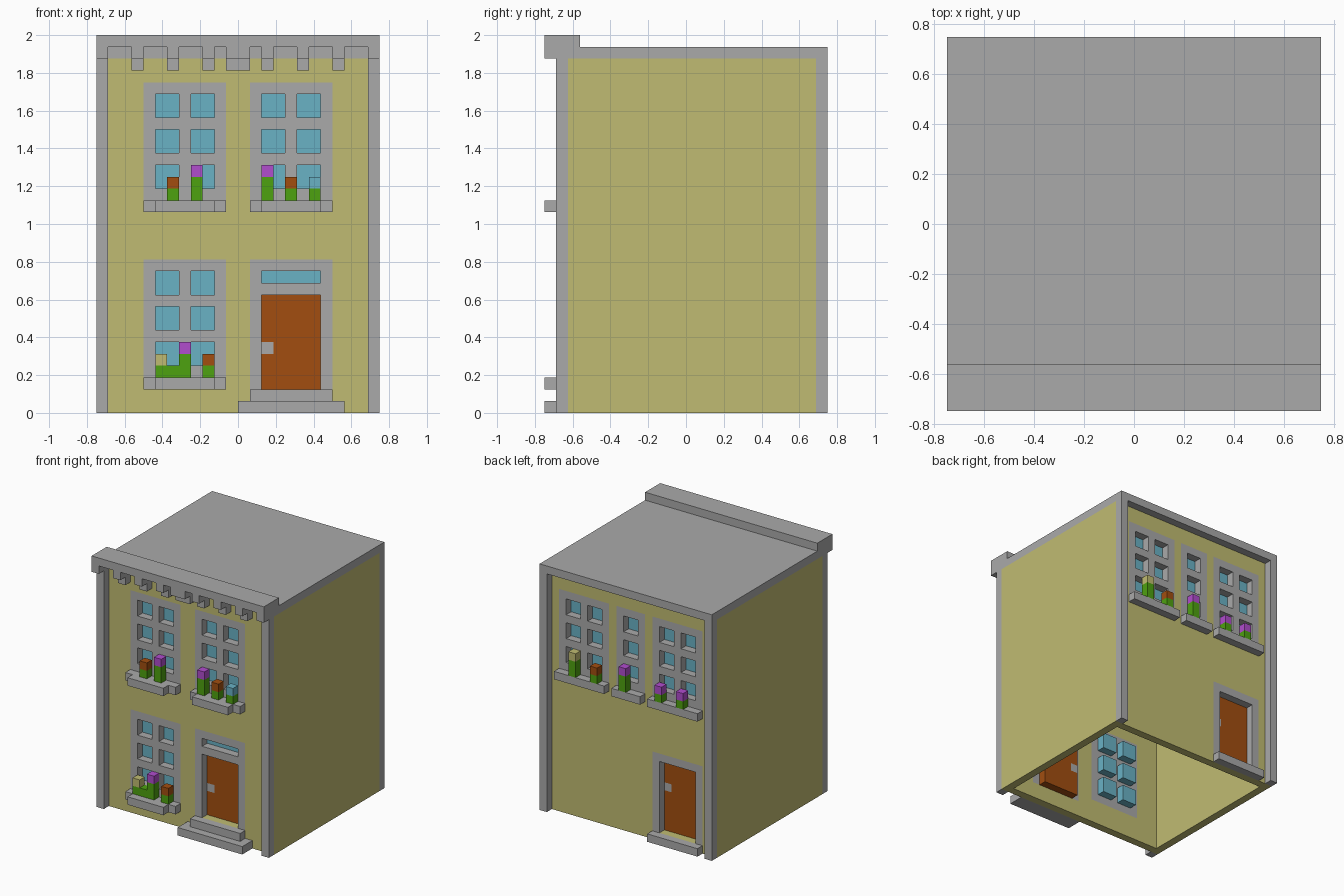
import bpy
import bmesh

U = 1 / 16  # block size; all part coordinates are in blocks

if "Cube" in bpy.data.objects:
    bpy.data.objects.remove(bpy.data.objects["Cube"], do_unlink=True)


def material(name, r, g, b):
    m = bpy.data.materials.new(name)
    m.use_nodes = True
    m.diffuse_color = (r, g, b, 1)
    bsdf = next(n for n in m.node_tree.nodes if n.type == "BSDF_PRINCIPLED")
    bsdf.inputs["Base Color"].default_value = (r, g, b, 1)
    return m


stone = material("grey stone", 0.4, 0.4, 0.4)
plaster = material("straw plaster", 0.53, 0.5, 0.168)
glass = material("blue glass", 0.144, 0.445, 0.558)
wood = material("orange brown", 0.36, 0.076, 0.005)
leaf = material("leaf green", 0.076, 0.36, 0.005)
purple = material("purple petal", 0.44, 0.074, 0.617)


def finish(name, bm, mats):
    bmesh.ops.recalc_face_normals(bm, faces=bm.faces)
    mesh = bpy.data.meshes.new(name)
    bm.to_mesh(mesh)
    bm.free()
    for m in mats:
        mesh.materials.append(m)
    obj = bpy.data.objects.new(name, mesh)
    bpy.context.scene.collection.objects.link(obj)
    return obj


def slab(name, x, y, z, mat, patches=(), holes=()):
    """Upright block cut by rectangles (x0, x1, z0, z1): patches recolour, holes open."""
    mats = [mat] + [p[1] for p in patches]
    rects = [p[0] for p in patches] + list(holes)
    xs = sorted(set(x) | {v for r in rects for v in r[:2]})
    zs = sorted(set(z) | {v for r in rects for v in r[2:]})

    def cell(i, k):
        # material slot of a cell, or None where it is empty
        if not (0 <= i < len(xs) - 1 and 0 <= k < len(zs) - 1):
            return None
        cx, cz = (xs[i] + xs[i + 1]) / 2, (zs[k] + zs[k + 1]) / 2
        inside = lambda r: r[0] < cx < r[1] and r[2] < cz < r[3]
        if any(inside(r) for r in holes):
            return None
        hits = [n + 1 for n, p in enumerate(patches) if inside(p[0])]
        return hits[-1] if hits else 0

    bm = bmesh.new()
    cache = {}

    def face(points, slot):
        verts = []
        for p in points:
            if p not in cache:
                cache[p] = bm.verts.new([c * U for c in p])
            verts.append(cache[p])
        bm.faces.new(verts).material_index = slot

    for i in range(len(xs) - 1):
        for k in range(len(zs) - 1):
            slot = cell(i, k)
            if slot is None:
                continue
            a, b, c, d = xs[i], xs[i + 1], zs[k], zs[k + 1]
            for yy in y:
                face([(a, yy, c), (b, yy, c), (b, yy, d), (a, yy, d)], slot)
            for xx, n in ((a, i - 1), (b, i + 1)):
                if cell(n, k) is None:
                    face([(xx, y[0], c), (xx, y[1], c), (xx, y[1], d), (xx, y[0], d)], slot)
            for zz, n in ((c, k - 1), (d, k + 1)):
                if cell(i, n) is None:
                    face([(a, y[0], zz), (b, y[0], zz), (b, y[1], zz), (a, y[1], zz)], slot)
    return finish(name, bm, mats)


def panes(columns, bottom):
    return [(c, c + 2, bottom + 3 * r, bottom + 3 * r + 2) for c in columns for r in range(3)]


def flower(x, y, z, height, petal):
    slab("flower_stem", (x, x + 1), y, (z, z + height - 1), leaf)
    slab("flower_head", (x, x + 1), y, (z + height - 1, z + height), petal)


# Window and door layouts
front_upper = panes((-7, -4, 2, 5), 19)
front_lower = panes((-7, -4), 4)
transom, front_door = (2, 7, 11, 12), (2, 7, 2, 10)
back_upper = panes((-9, -6, -1, 4, 7), 19)
back_door = (-9, -4, 1, 10)
front_frames = [(-8, -1, 18, 28), (1, 8, 18, 28), (-8, -1, 3, 13), (1, 8, 2, 13)]
back_frames = [(-10, -3, 18, 28), (-2, 2, 18, 28), (3, 10, 18, 28), (-10, -3, 1, 11)]

# Walls with flush stone frames and open window holes
slab("front_wall", (-11, 11), (-10, -9), (0, 30), plaster,
     [(f, stone) for f in front_frames],
     front_upper + front_lower + [transom, front_door])
slab("back_wall", (-11, 11), (10, 11), (0, 30), plaster,
     [(f, stone) for f in back_frames], back_upper + [back_door])
for side, x in (("right", (-12, -11)), ("left", (11, 12))):
    slab(side + "_wall", x, (-10, 11), (0, 30), plaster)
    slab(side + "_front_pilaster", x, (-11, -10), (0, 30), stone)
    slab(side + "_back_pilaster", x, (11, 12), (0, 30), stone)
    slab(side + "_cornice_end", x, (-12, -10), (30, 31), stone)

# Glass and doors set behind the openings
for r in front_upper + front_lower + [transom]:
    slab("front_pane", r[:2], (-9, -8), r[2:], glass)
for r in back_upper:
    slab("back_pane", r[:2], (9, 10), r[2:], glass)
slab("front_door", front_door[:2], (-9, -8), front_door[2:], wood, [((2, 3, 5, 6), stone)])
slab("back_door", back_door[:2], (9, 10), back_door[2:], wood, [((-5, -4, 6, 7), stone)])

# Roof, parapet and stepped cornice brackets
slab("roof", (-12, 12), (-10, 12), (30, 31), stone)
slab("parapet", (-12, 12), (-12, -9), (31, 32), stone)
for a, b in ((-9, -8), (-6, -5), (-3, -2), (-1, 1), (2, 3), (5, 6), (8, 9)):
    slab("bracket_top", (a, b), (-12, -10), (30, 31), stone)
    slab("bracket_foot", (a, b), (-11, -10), (29, 30), stone)

# Sills
for a, b, z in ((-8, -1, 17), (1, 8, 17), (-8, -1, 2)):
    slab("front_sill", (a, b), (-11, -10), (z, z + 1), stone)
    slab("front_sill_nose", (a + 1, b - 1), (-12, -11), (z, z + 1), stone)
for f in back_frames[:3]:
    slab("back_sill", f[:2], (11, 12), (17, 18), stone)

# Door steps
slab("front_lower_step", (0, 9), (-12, -10), (0, 1), stone)
slab("front_upper_step", (1, 8), (-11, -10), (1, 2), stone)
slab("back_step", (-10, -3), (11, 12), (0, 1), stone)

# Flowers on the sills: position, sill top, height, petal colour
for x, z, h, petal in ((-6, 18, 2, wood), (-4, 18, 3, purple), (2, 18, 3, purple),
                       (4, 18, 2, wood), (6, 18, 2, glass), (-7, 3, 2, plaster),
                       (-5, 3, 3, purple), (-3, 3, 2, wood)):
    flower(x, (-11, -10), z, h, petal)
slab("low_leaves", (-6, -5), (-11, -10), (3, 4), leaf)
for x, h, petal in ((7, 3, plaster), (4, 2, wood), (0, 3, purple),
                    (-5, 2, purple), (-8, 2, purple)):
    flower(x, (11, 12), 18, h, petal)
